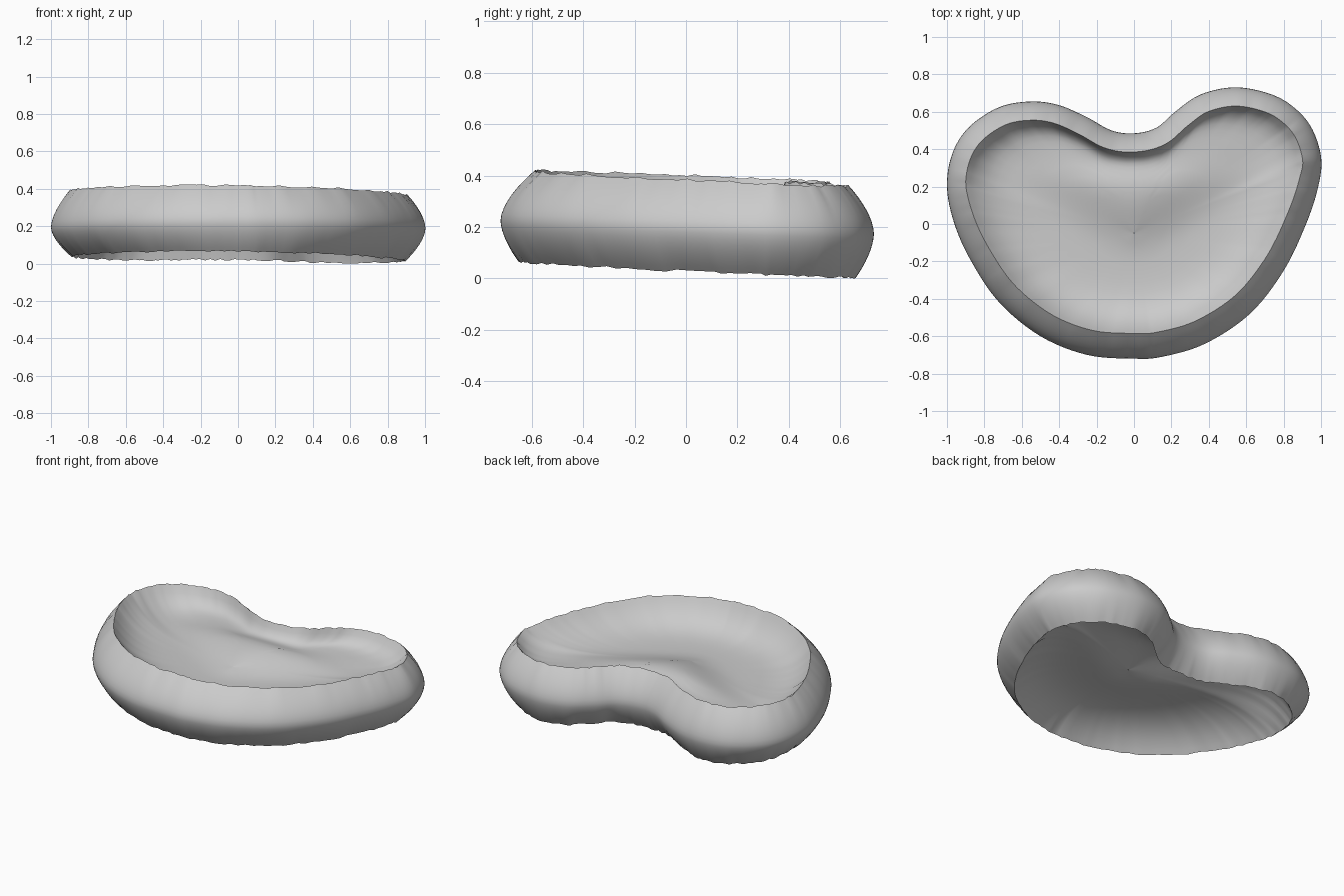
import bpy
import math
import random
from mathutils import Vector

random.seed(4)
cube = bpy.data.objects.get("Cube")
if cube:
    bpy.data.objects.remove(cube, do_unlink=True)

# Single plain grey material
grey = bpy.data.materials.new("plain grey")
grey.use_nodes = True
GREY = (0.6, 0.6, 0.6, 1)
grey.diffuse_color = GREY
grey.node_tree.nodes["Principled BSDF"].inputs["Base Color"].default_value = GREY

# Widest outline, counter-clockwise from the notch at the back
OUTLINE = [Vector(p) for p in (
    (0, .485), (-.12, .5), (-.25, .57), (-.4, .635), (-.55, .655), (-.72, .625),
    (-.88, .52), (-.97, .38), (-1, .2), (-.96, 0), (-.87, -.2), (-.72, -.42),
    (-.5, -.6), (-.25, -.7), (0, -.72), (.15, -.71), (.38, -.64), (.62, -.48),
    (.8, -.25), (.92, 0), (.985, .2), (1, .36), (.94, .53), (.82, .65),
    (.68, .71), (.52, .73), (.35, .69), (.22, .6), (.12, .515))]
STEPS = 6


def smooth_loop(points):
    """Closed spline through the points."""
    result = []
    n = len(points)
    for i in range(n):
        a, b, c, d = (points[(i + k) % n] for k in (-1, 0, 1, 2))
        for step in range(STEPS):
            t = step / STEPS
            result.append(0.5 * (2 * b + (c - a) * t + (2 * a - 5 * b + 4 * c - d) * t ** 2
                                 + (3 * b - a - 3 * c + d) * t ** 3))
    return result


belly = smooth_loop(OUTLINE)
count = len(belly)
normals = []
for i in range(count):
    tangent = belly[(i + 3) % count] - belly[i - 3]
    normals.append(Vector((tangent.y, -tangent.x)).normalized())


def inset(amount):
    """Move the outline inwards; amount is a function of the outward normal."""
    return [p - n * amount(n) for p, n in zip(belly, normals)]


def ragged(loop, height):
    """Lift a loop to a sloping, slightly wavy height."""
    return [Vector((p.x, p.y, max(0, height - .043 * p.y - .011 * p.x
                                  + random.uniform(-.005, .005)))) for p in loop]


top_rim = ragged(inset(lambda n: .1 + .035 * max(0, -n.y)), .392)
bottom_rim = ragged(inset(lambda n: .07 + .04 * abs(n.x)), .037)
middle = [Vector((p.x, p.y, .2 - .035 * p.y)) for p in belly]


def band_ring(rim, u):
    """Ring on the bulging side, from the belly (0) to a rim (1)."""
    ring = []
    for m, r in zip(middle, rim):
        p = m.lerp(r, u ** 1.7)
        p.z = m.z + (r.z - m.z) * u
        ring.append(p)
    return ring


def ease(t):
    """Smooth step from 0 to 1."""
    t = min(1, max(0, t))
    return t * t * (3 - 2 * t)


def hump(x, y):
    """Soft swelling of the floor before the notch, above a shallow V valley."""
    rise = ease((y + .25 - .6 * math.hypot(x, .1)) / .38)
    return .075 * rise * (1 - .4 * ease((y - .2) / .15)) * math.exp(-3.5 * x * x)


def dish_ring(rim, s, floor, steep):
    """Ring of a dish, from its centre (0) to its rim (1); steeper at the back."""
    ring = []
    for r, n in zip(rim, normals):
        x, y = r.x * s, (r.y + .05) * s - .05
        base = floor + hump(x, y)
        blend = s ** (steep * (1 + 1.6 * max(0, n.y)))
        ring.append(Vector((x, y, base + (r.z - base) * blend)))
    return ring


def loft(name, rings):
    """Skin a list of equal rings with quads."""
    verts = [p for ring in rings for p in ring]
    faces = []
    for k in range(len(rings) - 1):
        for i in range(count):
            j = (i + 1) % count
            a, b = k * count, (k + 1) * count
            faces.append((a + i, a + j, b + j, b + i))
    mesh = bpy.data.meshes.new(name)
    mesh.from_pydata(verts, [], faces)
    mesh.materials.append(grey)
    obj = bpy.data.objects.new(name, mesh)
    bpy.context.collection.objects.link(obj)
    bpy.ops.object.select_all(action="DESELECT")
    obj.select_set(True)
    bpy.context.view_layer.objects.active = obj
    bpy.ops.object.shade_smooth_by_angle(angle=math.radians(50))


# Bulging outer side
levels = [i / 8 for i in range(9)]
loft("outer_band", [band_ring(bottom_rim, u) for u in reversed(levels)]
     + [band_ring(top_rim, u) for u in levels[1:]])

# Recessed floor on top and hollow underneath
scales = [.002, .1, .2, .3, .4, .5, .6, .68, .75, .81, .86, .9, .94, .97, 1]
loft("upper_dish", [dish_ring(top_rim, s, .24, 6) for s in reversed(scales)])
loft("hollow_underside", [dish_ring(bottom_rim, s, .225, 4.5) for s in scales])
